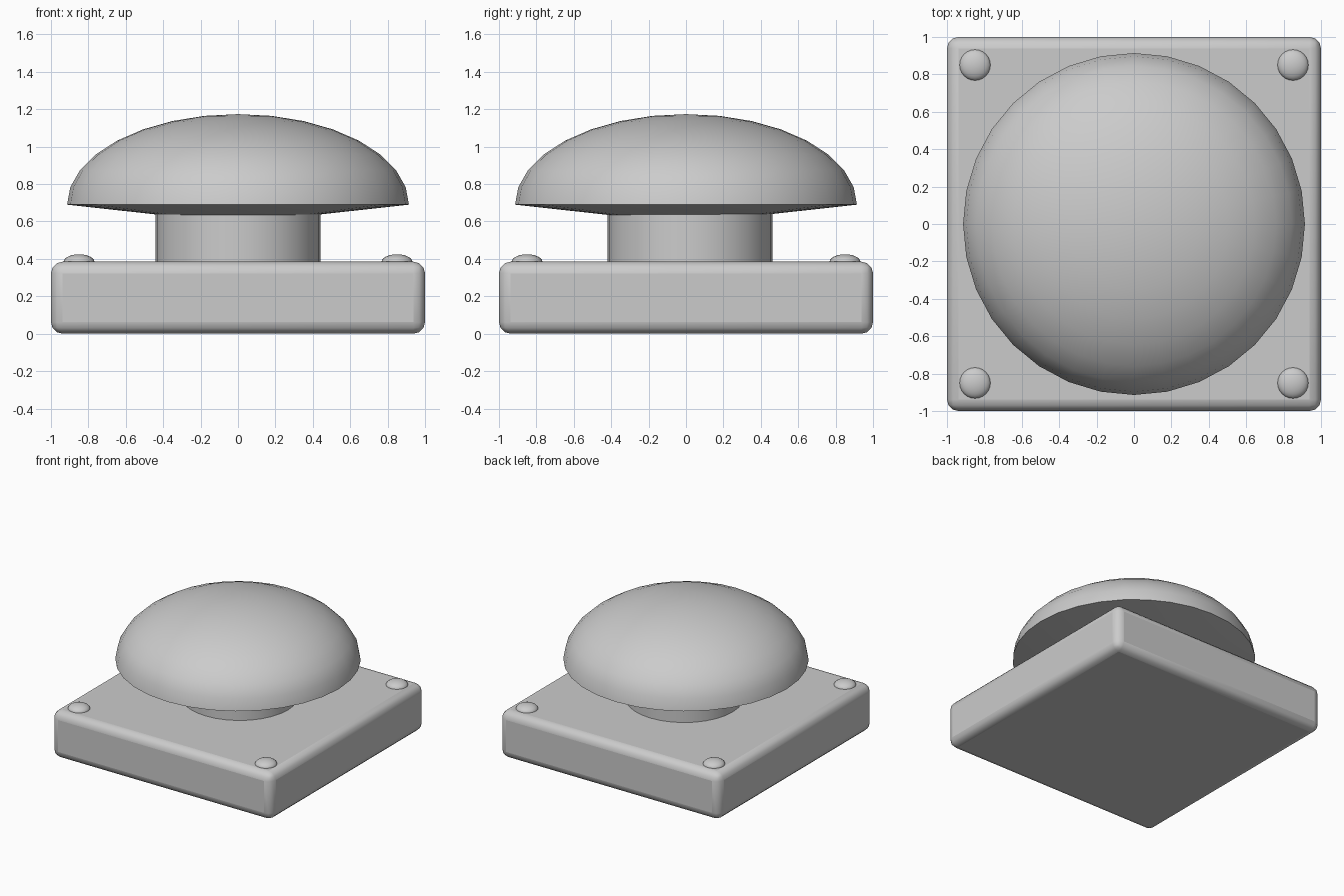
import bpy
import bmesh
from math import radians, sin, cos, pi

if "Cube" in bpy.data.objects:
    bpy.data.objects.remove(bpy.data.objects["Cube"])


def smooth(obj, angle):
    bpy.ops.object.select_all(action='DESELECT')
    obj.select_set(True)
    bpy.context.view_layer.objects.active = obj
    bpy.ops.object.shade_smooth_by_angle(angle=radians(angle))


def lathe(name, profile, location, sides=32):
    """Spin a bottom-to-top (radius, z) profile that starts and ends on the axis."""
    bm = bmesh.new()
    verts = [bm.verts.new((r, 0, z)) for r, z in profile]
    edges = [bm.edges.new(pair) for pair in zip(verts, verts[1:])]
    bmesh.ops.spin(bm, geom=verts + edges, cent=(0, 0, 0), axis=(0, 0, 1),
                   angle=2 * pi, steps=sides)
    bmesh.ops.remove_doubles(bm, verts=bm.verts, dist=0.0001)
    bmesh.ops.recalc_face_normals(bm, faces=bm.faces)
    mesh = bpy.data.meshes.new(name)
    bm.to_mesh(mesh)
    bm.free()
    obj = bpy.data.objects.new(name, mesh)
    obj.location = location
    bpy.context.collection.objects.link(obj)
    smooth(obj, 40)
    return obj


# Square base plate with rounded edges
bpy.ops.mesh.primitive_cube_add(size=1, location=(0, 0, 0.195))
base = bpy.context.object
base.name = "base_plate"
base.scale = (2, 2, 0.385)
bpy.ops.object.transform_apply(location=False, rotation=False, scale=True)
bevel = base.modifiers.new("rounded_edges", 'BEVEL')
bevel.width = 0.062
bevel.segments = 3
smooth(base, 40)
base.location.z = 0.1925

# Stem, set slightly towards the back
lathe("stem", [(0, 0.36), (0.441, 0.36), (0.441, 0.66), (0, 0.66)], (0, 0.022, 0))

# Domed button cap: shallow conical underside, half-ellipse top
rim_z, radius, height = 0.69, 0.914, 0.484
cap = [(0, 0.632), (0.39, 0.632)]
cap += [(radius * cos(i * pi / 16), rim_z + height * sin(i * pi / 16)) for i in range(8)]
cap += [(0, rim_z + height)]
# Sixteen-step sphere rings: 11.25 degrees each
lathe("button_cap", cap, (0, 0, 0))

# Four low rivets at the corners
for x in (-0.85, 0.85):
    for y in (-0.85, 0.85):
        bpy.ops.mesh.primitive_uv_sphere_add(segments=24, ring_count=12, radius=0.083,
                                             location=(x, y, 0.383))
        rivet = bpy.context.object
        rivet.name = "corner_rivet"
        rivet.scale.z = 0.5
        smooth(rivet, 60)
